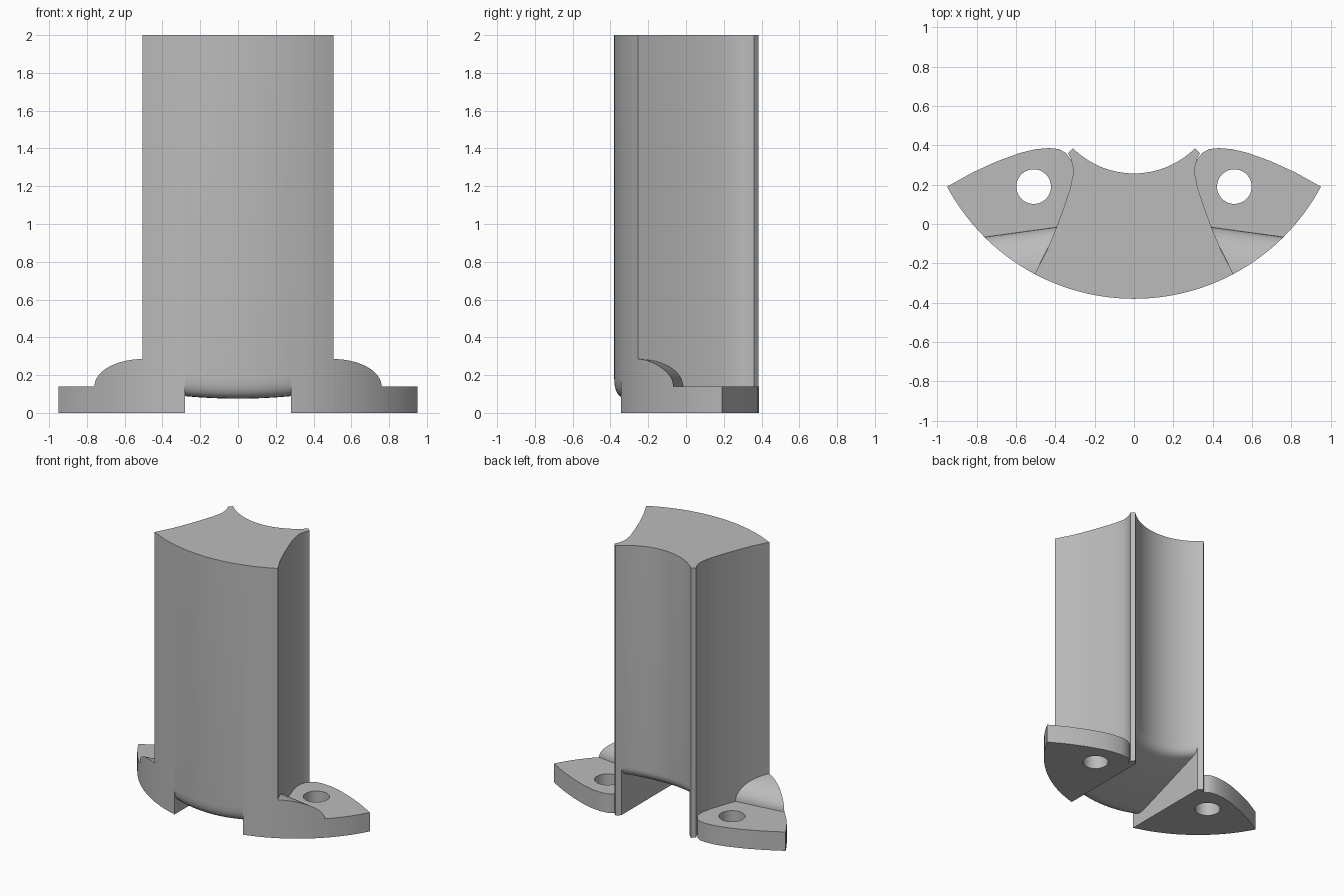
import bpy, bmesh, math
from mathutils import Vector

if "Cube" in bpy.data.objects:
    bpy.data.objects.remove(bpy.data.objects["Cube"])

CY, R_OUT, R_IN = 0.697, 1.077, 0.44   # shared arc centre and radii
HEIGHT, FOOT_H, NOTCH = 2.0, 0.14, 0.28

grey = bpy.data.materials.new("plain grey")
grey.use_nodes = True
grey.diffuse_color = (0.5, 0.5, 0.5, 1)
grey.node_tree.nodes["Principled BSDF"].inputs["Base Color"].default_value = (0.5, 0.5, 0.5, 1)


def arc_y(x, r):
    return CY - math.sqrt(r * r - x * x)


def arc(x0, x1, r, n):
    xs = [x0 + (x1 - x0) * i / n for i in range(n + 1)]
    return [(x, arc_y(x, r)) for x in xs]


def finish(name, bm):
    bmesh.ops.remove_doubles(bm, verts=bm.verts, dist=0.0001)
    bmesh.ops.recalc_face_normals(bm, faces=bm.faces)
    mesh = bpy.data.meshes.new(name)
    bm.to_mesh(mesh)
    bm.free()
    mesh.materials.append(grey)
    ob = bpy.data.objects.new(name, mesh)
    bpy.context.collection.objects.link(ob)
    return ob


def smooth(ob):
    bpy.ops.object.select_all(action='DESELECT')
    ob.select_set(True)
    bpy.context.view_layer.objects.active = ob
    bpy.ops.object.shade_smooth_by_angle(angle=math.radians(30))


def prism(name, outline, z0, z1, side=1):
    bm = bmesh.new()
    face = bm.faces.new([bm.verts.new((side * x, y, z0)) for x, y in outline])
    top = bmesh.ops.extrude_face_region(bm, geom=[face])["geom"]
    for v in top:
        if isinstance(v, bmesh.types.BMVert):
            v.co.z = z1
    return finish(name, bm)


def skin(bm, rows, closed=False):
    verts = [[bm.verts.new(p) for p in row] for row in rows]
    n = len(rows[0])
    for a, b in zip(verts, verts[1:]):
        for j in range(n if closed else n - 1):
            k = (j + 1) % n
            bm.faces.new((a[j], a[k], b[k], b[j]))


def fillet(corner, start, end, n=8):
    pts = []
    for i in range(n + 1):
        t = i / n
        pts.append(start * (1 - t) ** 2 + corner * 2 * t * (1 - t) + end * t * t)
    return pts


# Middle of the column: sloped underside with rounded front and back edges
def middle_section(x):
    yf, yb = arc_y(x, R_OUT), arc_y(x, R_IN)
    under = lambda y: 0.04 + 0.36 * (y + 0.38)
    slope = Vector((0, 1, 0.36)).normalized()
    up = Vector((0, 0, 1))
    front, back = Vector((x, yf, under(yf))), Vector((x, yb, under(yb)))
    return ([Vector((x, yf, HEIGHT))]
            + fillet(front, front + up * 0.14, front + slope * 0.14)
            + fillet(back, back - slope * 0.06, back + up * 0.06)
            + [Vector((x, yb, HEIGHT))])


bm = bmesh.new()
skin(bm, [middle_section(NOTCH * i / 12) for i in range(-12, 13)], closed=True)
smooth(finish("column_middle", bm))

# Concave flank of the column, front corner to rear tip
flank = [(0.505, arc_y(0.505, R_OUT)), (0.445, -0.14), (0.395, -0.02), (0.355, 0.09),
         (0.325, 0.18), (0.31, 0.25), (0.311, 0.29), (0.32, 0.33), (0.335, 0.36)]
# Rear edge of the foot, outer point to rounded inner end, then inside the column
foot_back = [(0.82, 0.262), (0.7, 0.317), (0.58, 0.361), (0.5, 0.38), (0.43, 0.386),
             (0.38, 0.38), (0.345, 0.36), (0.32, 0.325), (0.3, 0.27), (0.33, 0.12), (0.37, -0.01)]

for side, word in ((1, "left"), (-1, "right")):
    # Column side, standing on the ground
    outline = arc(NOTCH, 0.505, R_OUT, 6)[:-1] + flank + arc(0.31, NOTCH, R_IN, 2)
    smooth(prism("column_side_" + word, outline, 0, HEIGHT, side))

    # Foot with bolt hole
    foot = prism("foot_" + word, arc(0.505, 0.95, R_OUT, 14) + foot_back, 0, FOOT_H, side)
    ring = [(0.51 + 0.088 * math.cos(a * math.tau / 40), 0.19 + 0.088 * math.sin(a * math.tau / 40))
            for a in range(40)]
    cutter = prism("hole_cutter_" + word, ring, -0.1, 0.3, side)
    cutter.hide_render = True
    mod = foot.modifiers.new("hole", 'BOOLEAN')
    mod.operation, mod.object, mod.solver = 'DIFFERENCE', cutter, 'EXACT'
    bpy.context.view_layer.objects.active = foot
    bpy.ops.object.modifier_apply(modifier=mod.name)
    bpy.data.objects.remove(cutter)
    smooth(foot)

    # Rounded gusset between the foot and the column corner
    apex, inner = Vector(flank[0]), Vector((0.385, -0.015))
    rows, outer_wall = [], []
    for i in range(15):
        a = math.pi / 2 * i / 14
        s, z = math.sin(a), FOOT_H + 0.145 * math.cos(a)
        x = apex.x + 0.255 * s
        outer = Vector((x, arc_y(x, R_OUT)))
        near = apex.lerp(inner, s)
        row = [outer.lerp(near, w / 6) for w in range(7)]
        rows.append([(side * p.x, p.y, z) for p in row])
        outer_wall.append([(side * outer.x, outer.y, z), (side * outer.x, outer.y, FOOT_H)])
    bm = bmesh.new()
    skin(bm, rows)
    skin(bm, outer_wall)
    bmesh.ops.dissolve_degenerate(bm, dist=0.0001, edges=bm.edges)
    smooth(finish("gusset_" + word, bm))
